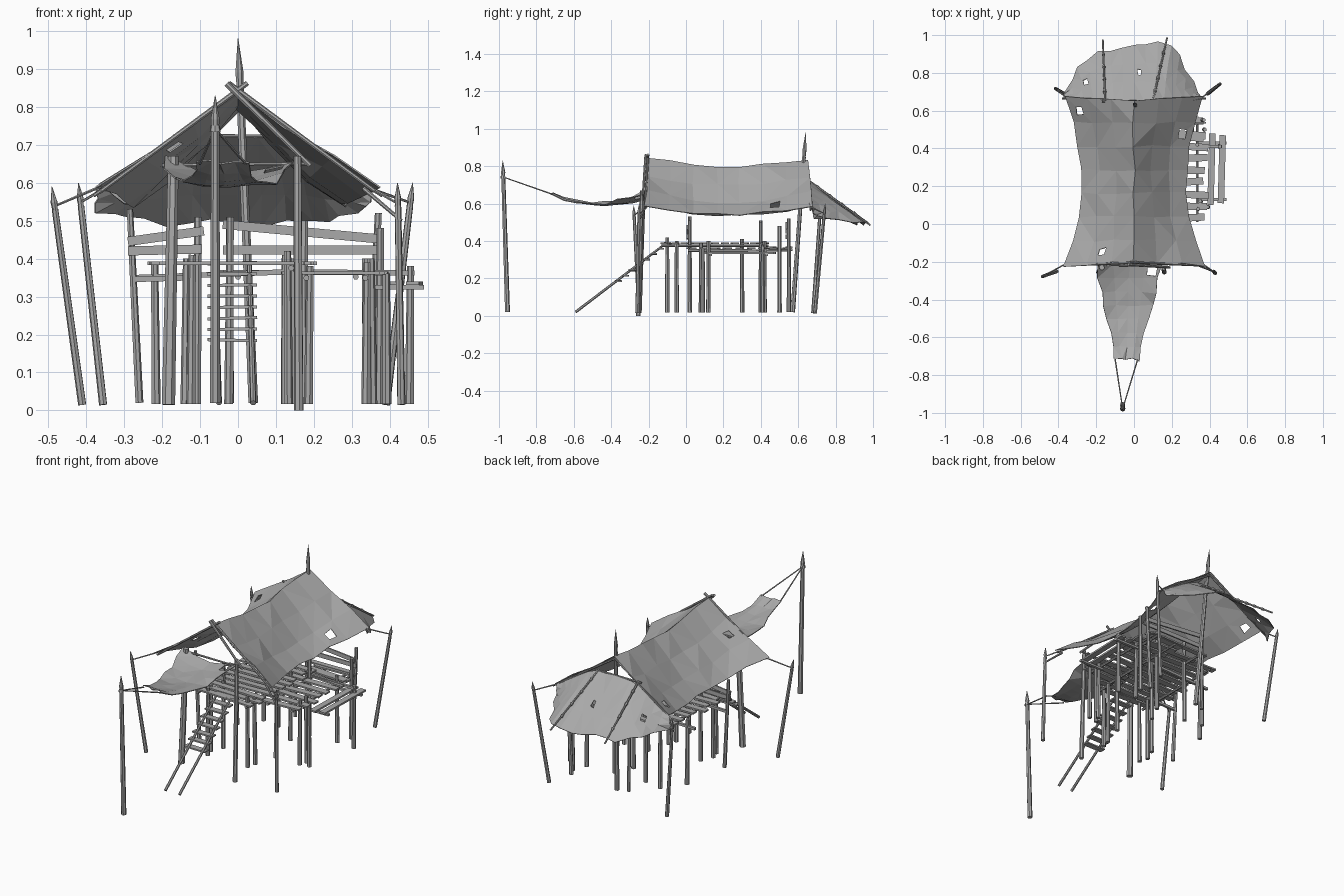
import bpy, bmesh, math, random
from mathutils import Vector, Matrix

random.seed(4)
if "Cube" in bpy.data.objects:
    bpy.data.objects.remove(bpy.data.objects["Cube"])

grey = bpy.data.materials.new("weathered_grey")
grey.use_nodes = True
grey.diffuse_color = (0.4, 0.4, 0.4, 1)
bsdf = next(n for n in grey.node_tree.nodes if n.type == 'BSDF_PRINCIPLED')
bsdf.inputs["Base Color"].default_value = (0.4, 0.4, 0.4, 1)


def finish(bm, name):
    bmesh.ops.recalc_face_normals(bm, faces=bm.faces)
    mesh = bpy.data.meshes.new(name)
    bm.to_mesh(mesh)
    bm.free()
    mesh.materials.append(grey)
    obj = bpy.data.objects.new(name, mesh)
    bpy.context.scene.collection.objects.link(obj)
    return obj


def add_cone(bm, a, b, r1, r2, sides):
    d = b - a
    m = Matrix.Translation((a + b) / 2) @ d.to_track_quat('Z', 'Y').to_matrix().to_4x4()
    bmesh.ops.create_cone(bm, cap_ends=True, segments=sides, radius1=r1,
                          radius2=r2, depth=d.length, matrix=m)


def pole(name, a, b, r=0.011, spike=0.0, sides=7):
    """Tapered log, optionally with a sharpened end of the given length."""
    bm = bmesh.new()
    a, b = Vector(a), Vector(b)
    neck = b - (b - a).normalized() * spike
    add_cone(bm, a, neck, r, r * 0.8, sides)
    if spike:
        mid = neck.lerp(b, 0.3)
        add_cone(bm, neck, mid, r * 0.7, r * 0.85, sides)
        add_cone(bm, mid, b, r * 0.85, r * 0.05, sides)
    return finish(bm, name)


def plank(name, a, b, width, thick):
    """Board from a to b; width lies sideways, thick lies upward."""
    a, b = Vector(a), Vector(b)
    d = b - a
    m = Matrix.Translation((a + b) / 2) @ d.to_track_quat('X', 'Z').to_matrix().to_4x4()
    bm = bmesh.new()
    bmesh.ops.create_cube(bm, size=1, matrix=m @ Matrix.Diagonal((d.length, width, thick, 1)))
    return finish(bm, name)


def cloth(name, shape, cols, rows, holes, size, rag, wrinkle):
    """Sheet from shape(s, v), s in -1..1 and v in 0..1, with ragged rim and torn holes."""
    bm = bmesh.new()
    grid = []
    for j in range(rows + 1):
        line = []
        for i in range(cols + 1):
            k = rag if i in (0, cols) or j == rows else wrinkle
            p = Vector(shape(2 * i / cols - 1, j / rows))
            p += Vector([random.uniform(-k, k) for _ in range(3)])
            line.append(bm.verts.new(p))
        grid.append(line)
    for j in range(rows):
        for i in range(cols):
            bm.faces.new((grid[j][i], grid[j][i + 1], grid[j + 1][i + 1], grid[j + 1][i]))
    for h in holes:
        face = min(bm.faces, key=lambda f: (f.calc_center_median().xy - Vector(h)).length)
        c = face.calc_center_median()
        bmesh.ops.inset_individual(bm, faces=[face], thickness=0.01)
        for v in face.verts:
            v.co = c + (v.co - c).normalized() * size * random.uniform(0.7, 1.2)
        bmesh.ops.delete(bm, geom=[face], context='FACES')
    bmesh.ops.triangulate(bm, faces=bm.faces)
    obj = finish(bm, name)
    mod = obj.modifiers.new("thickness", 'SOLIDIFY')
    mod.thickness = 0.004
    mod.offset = 0


# Main ridge roof
def roof_shape(s, v):
    t = 2 * v - 1
    a = abs(s)
    ridge = 0.80 + (0.045 if t < 0 else 0.035) * t * t
    edge = 0.54 + 0.05 * t * t
    z = ridge + (edge - ridge) * a - (0.022 - 0.012 * t * t) * math.sin(math.pi * a)
    return (s * (0.275 + 0.095 * t * t), 0.225 + t * (0.425 + 0.02 * a), z)


# Sagging front awning, its rear corners pulled up to the posts
def front_shape(s, v):
    y = -0.215 - 0.505 * v
    z = 0.62 - 0.14 * v + 0.17 * v * v + 0.045 * s * s * (1 - v) ** 2
    return (-0.025 - 0.015 * v + s * (0.175 - 0.115 * v), y, z)


# Fanned rear awning, hung from a top edge to a cut outline
outline = [(-1, -0.37, 0.69), (-0.6, -0.26, 0.87), (-0.4, -0.18, 0.92),
           (0.4, 0.18, 0.96), (0.65, 0.26, 0.86), (1, 0.34, 0.69)]


def rear_shape(s, v):
    a = abs(s)
    top = Vector((0.37 * s, 0.655, 0.72 - 0.14 * max(0, (a - 0.35) / 0.65)))
    for (s0, x0, y0), (s1, x1, y1) in zip(outline, outline[1:]):
        if s0 <= s <= s1:
            k = (s - s0) / (s1 - s0)
            low = Vector((x0 + k * (x1 - x0), y0 + k * (y1 - y0), 0.495 + 0.035 * s ** 4))
    return top.lerp(low, v)


cloth("main_roof", roof_shape, 6, 7, [(-0.26, 0.57), (0.25, 0.46), (-0.18, -0.14)],
      0.032, 0.008, 0.008)
cloth("front_awning", front_shape, 4, 7, [(0.1, -0.27)], 0.032, 0.01, 0.004)
cloth("rear_awning", rear_shape, 14, 3, [(-0.26, 0.74), (0, 0.83)], 0.024, 0.012, 0.003)

# Tall sharpened poles
pole("front_mast", (-0.06, -0.955, 0.02), (-0.06, -0.98, 0.83), 0.014, 0.09)
pole("rear_mast", (0.04, 0.57, 0.02), (0, 0.64, 0.98), 0.013, 0.13)
pole("front_mast_binding", (-0.06, -0.978, 0.735), (-0.06, -0.978, 0.75), 0.015)

# Leaning corner stakes and their ropes: base, top, roof corner
stakes = [((-0.41, -0.25), (-0.49, -0.28, 0.59), (-0.36, -0.21, 0.59)),
          ((0.43, -0.26), (0.42, -0.25, 0.60), (0.36, -0.21, 0.58)),
          ((-0.355, 0.68), (-0.42, 0.72, 0.60), (-0.36, 0.67, 0.58)),
          ((0.39, 0.69), (0.46, 0.745, 0.60), (0.36, 0.67, 0.58))]
for base, top, corner in stakes:
    pole("corner_stake", (*base, 0.015), top, 0.011, 0.06)
    pole("corner_rope", corner, Vector(top) - Vector((0, 0, 0.055)), 0.004, sides=5)
for x in (-0.1, 0.02):
    pole("awning_rope", (x, -0.715, 0.65), (-0.06, -0.978, 0.742), 0.004, sides=5)

# Roof frame, tucked under the cloth
for s in (-1, 1):
    pole("front_rafter", (-0.025 * s, -0.203, 0.862), (0.36 * s, -0.22, 0.578), 0.007)
    pole("rear_rafter", (0, 0.645, 0.815), (0.38 * s, 0.665, 0.565), 0.006)
pole("front_brace", (-0.03, -0.215, 0.86), (0.19, -0.23, 0.645), 0.008)
pole("front_guy_rod", (0.33, -0.215, 0.585), (0.43, -0.255, 0.50), 0.006)
pole("awning_crossbar", (-0.2, -0.215, 0.645), (0.18, -0.225, 0.65), 0.006)
pole("rear_crossbar", (-0.17, 0.65, 0.722), (0.12, 0.65, 0.722), 0.006)
pole("front_post", (-0.183, -0.255, 0.015), (-0.17, -0.23, 0.67), 0.018)
pole("front_post", (0.16, -0.255, 0.0), (0.157, -0.235, 0.67), 0.013)

# Spars on the rear awning, lashed at intervals
for top, low in (((-0.153, 0.65, 0.727), (-0.165, 0.975, 0.495)),
                 ((0.1, 0.65, 0.727), (0.175, 0.985, 0.485))):
    pole("awning_spar", top, low, 0.006)
    for k in (0.15, 0.35, 0.55, 0.75):
        a = Vector(top).lerp(Vector(low), k)
        pole("spar_lashing", a, a + Vector((0, 0.012, -0.009)), 0.009)

# Platform posts: x, y, height
posts = [(-0.12, -0.10, 0.41), (0.13, -0.10, 0.42), (-0.135, -0.05, 0.40),
         (0.14, -0.05, 0.40), (-0.105, 0.02, 0.51), (0.19, 0.08, 0.38),
         (0.34, 0.08, 0.39), (0.35, 0.12, 0.40), (0.39, 0.09, 0.36),
         (-0.22, 0.30, 0.39), (0.125, 0.30, 0.41), (-0.02, 0.40, 0.51),
         (0.175, 0.40, 0.50), (-0.13, 0.42, 0.40), (0.335, 0.42, 0.40),
         (0.455, 0.41, 0.38), (0.375, 0.50, 0.48)]
for x, y, h in posts:
    pole("platform_post", (x + random.uniform(-0.005, 0.005), y, 0.017), (x, y, h), 0.0125)
pole("leaning_post", (-0.26, 0.02, 0.02), (-0.285, 0.02, 0.53), 0.011)
pole("leaning_post", (0.345, 0.55, 0.02), (0.37, 0.55, 0.52), 0.012)
pole("leaning_post", (-0.02, 0.55, 0.02), (-0.025, 0.55, 0.51), 0.01)


def deck(name, x0, x1, y0, y1, z, count, width):
    """Row of uneven boards laid along x on two bearers."""
    for i in range(count):
        y = y0 + (y1 - y0) * i / (count - 1)
        r = [random.uniform(-0.02, 0.02) for _ in range(3)]
        plank(name + "_board", (x0 + r[0], y + r[2] / 2, z), (x1 + r[1], y - r[2] / 2, z), width, 0.009)
    for x in (x0 + 0.05, x1 - 0.05):
        pole(name + "_bearer", (x, y0 - 0.02, z - 0.013), (x, y1 + 0.02, z - 0.013), 0.008)


deck("main_deck", -0.22, 0.19, -0.11, 0.42, 0.388, 11, 0.036)
deck("lower_deck", 0.13, 0.385, 0.03, 0.54, 0.362, 9, 0.038)
deck("rear_deck", -0.05, 0.36, 0.46, 0.55, 0.365, 2, 0.03)
plank("side_beam", (-0.275, 0.02, 0.345), (-0.10, 0.02, 0.35), 0.014, 0.014)
plank("side_beam", (-0.27, 0.30, 0.35), (0.13, 0.30, 0.365), 0.014, 0.014)
plank("side_beam", (0.12, 0.41, 0.365), (0.465, 0.41, 0.362), 0.014, 0.014)

# Side step along the platform
plank("side_walk", (0.405, 0.10, 0.335), (0.415, 0.48, 0.335), 0.034, 0.01)
plank("side_walk", (0.46, 0.11, 0.335), (0.47, 0.47, 0.335), 0.034, 0.01)
for y in (0.13, 0.43):
    plank("side_walk_bearer", (0.33, y, 0.325), (0.49, y, 0.325), 0.016, 0.012)

# Railings
for a, b, y in (((-0.29, 0.42), (-0.095, 0.425), 0.008), ((-0.29, 0.445), (-0.09, 0.473), 0.008),
                ((-0.04, 0.423), (0.38, 0.423), 0.537), ((-0.04, 0.49), (0.37, 0.452), 0.537)):
    plank("rail_board", (a[0], y, a[1]), (b[0], y, b[1]), 0.008, 0.024)

# Ladder
for x in (-0.05, 0.04):
    pole("ladder_rail", (x, -0.59, 0.02), (x - 0.01, -0.11, 0.385), 0.008)
for i in range(8):
    z = 0.185 + 0.029 * i
    y = -0.59 + (z - 0.01) / 0.765
    r = random.uniform(-0.006, 0.006)
    plank("ladder_rung", (-0.08, y, z + r / 2), (0.05, y + r, z - r / 2), 0.035, 0.008)
